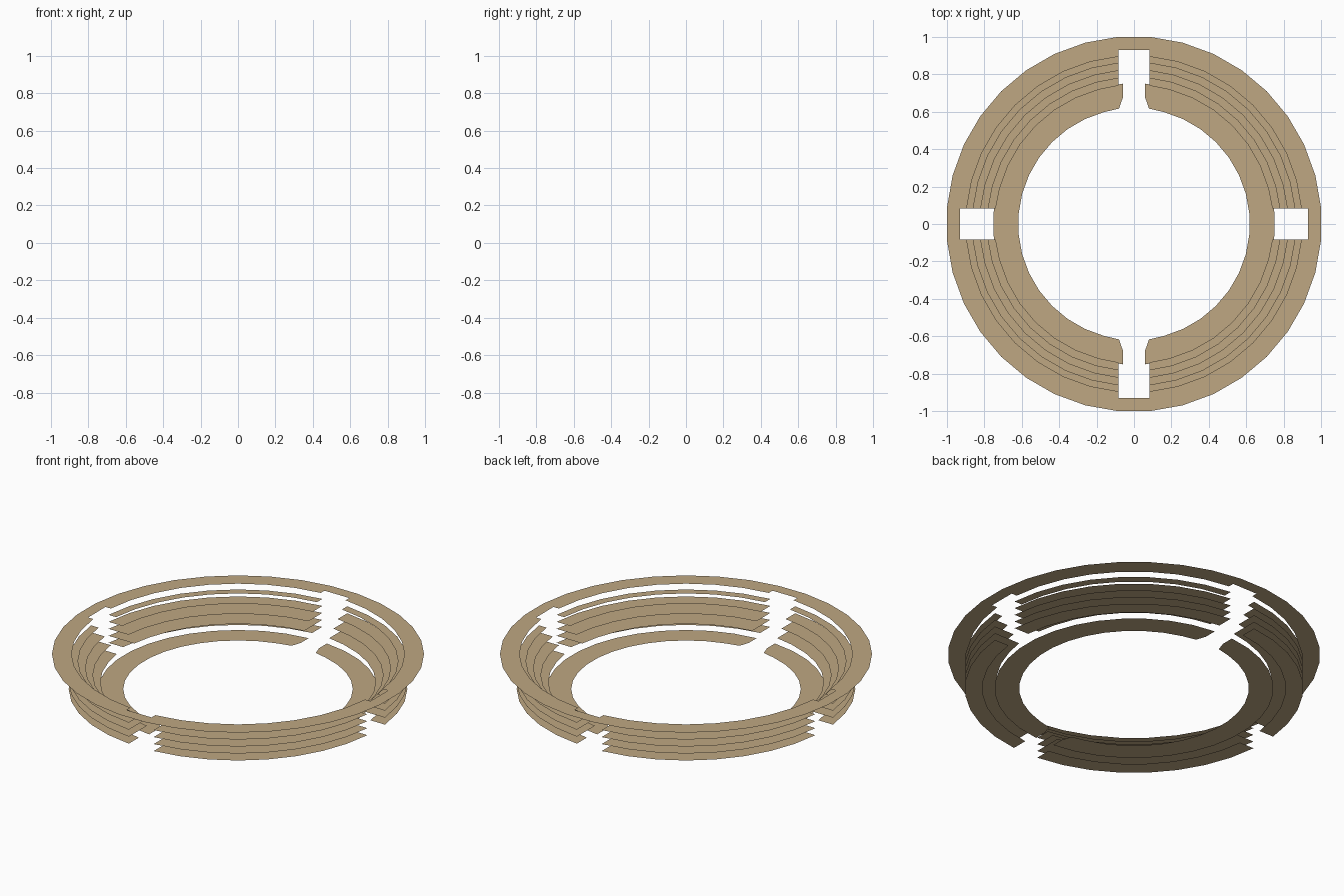
import bpy, bmesh, math

if "Cube" in bpy.data.objects:
    bpy.data.objects.remove(bpy.data.objects["Cube"])

TOP = 0.208          # height of the rim
PITCH = TOP / 5      # drop from one tier to the next
GAP = 0.082          # half width of the aisles
C5 = math.cos(math.radians(5))

tan = bpy.data.materials.new("tan_stone")
tan.diffuse_color = (0.52, 0.39, 0.225, 1)
tan.use_nodes = True
tan.node_tree.nodes["Principled BSDF"].inputs["Base Color"].default_value = tan.diffuse_color


def arc(r, start, end, gap=None):
    """36-sided arc with flat sides on the axes; ends trimmed straight beside an aisle."""
    def end_point(a, side):
        c, s = math.cos(math.radians(a)), math.sin(math.radians(a))
        return (r * c - side * gap * s, r * s + side * gap * c)
    R = r / C5
    pts = [(R * math.cos(math.radians(a)), R * math.sin(math.radians(a)))
           for a in range(start + 15, end - 14, 10)]
    return [end_point(start, 1)] + pts + [end_point(end, -1)]


def ring(r):
    R = r / C5
    return [(R * math.cos(math.radians(a)), R * math.sin(math.radians(a)))
            for a in range(5, 366, 10)]


def add_sheets(name, strips):
    """Each strip is (z, rows of points from inside to outside)."""
    bm = bmesh.new()
    for z, rows in strips:
        grid = [[bm.verts.new((x, y, z)) for x, y in row] for row in rows]
        for inner, outer in zip(grid, grid[1:]):
            for i in range(len(inner) - 1):
                bm.faces.new((inner[i], outer[i], outer[i + 1], inner[i + 1]))
    bmesh.ops.remove_doubles(bm, verts=bm.verts, dist=1e-5)
    me = bpy.data.meshes.new(name)
    bm.to_mesh(me)
    bm.free()
    me.materials.append(tan)
    ob = bpy.data.objects.new(name, me)
    bpy.context.collection.objects.link(ob)


def quadrants(z, r_in, r_out):
    return [(z, [arc(r, q, q + 90, GAP) for r in (r_in, r_out)])
            for q in (0, 90, 180, 270)]


# Outer rim, a full ring, with an inner lip broken by the four aisles
add_sheets("rim", [(TOP, [ring(0.93), ring(1.0)])])
add_sheets("rim_lip", quadrants(TOP, 0.895, 0.93))

# Stepped tiers: each one lower reaches further inward
for i in range(1, 5):
    add_sheets(f"tier_{i}", quadrants(TOP - i * PITCH, 0.90 - 0.04 * i, 0.91))

# Base sheet under the tiers
add_sheets("base", quadrants(0.0, 0.815, 0.91))

# Floor walkway in two halves, open at front and back
floor = []
for start in (-90, 90):
    floor.append((0.0, [arc(r, start, start + 180, w)
                        for r, w in ((0.617, 0.08), (0.675, 0.06), (0.75, 0.06))]))
add_sheets("floor_walkway", floor)
